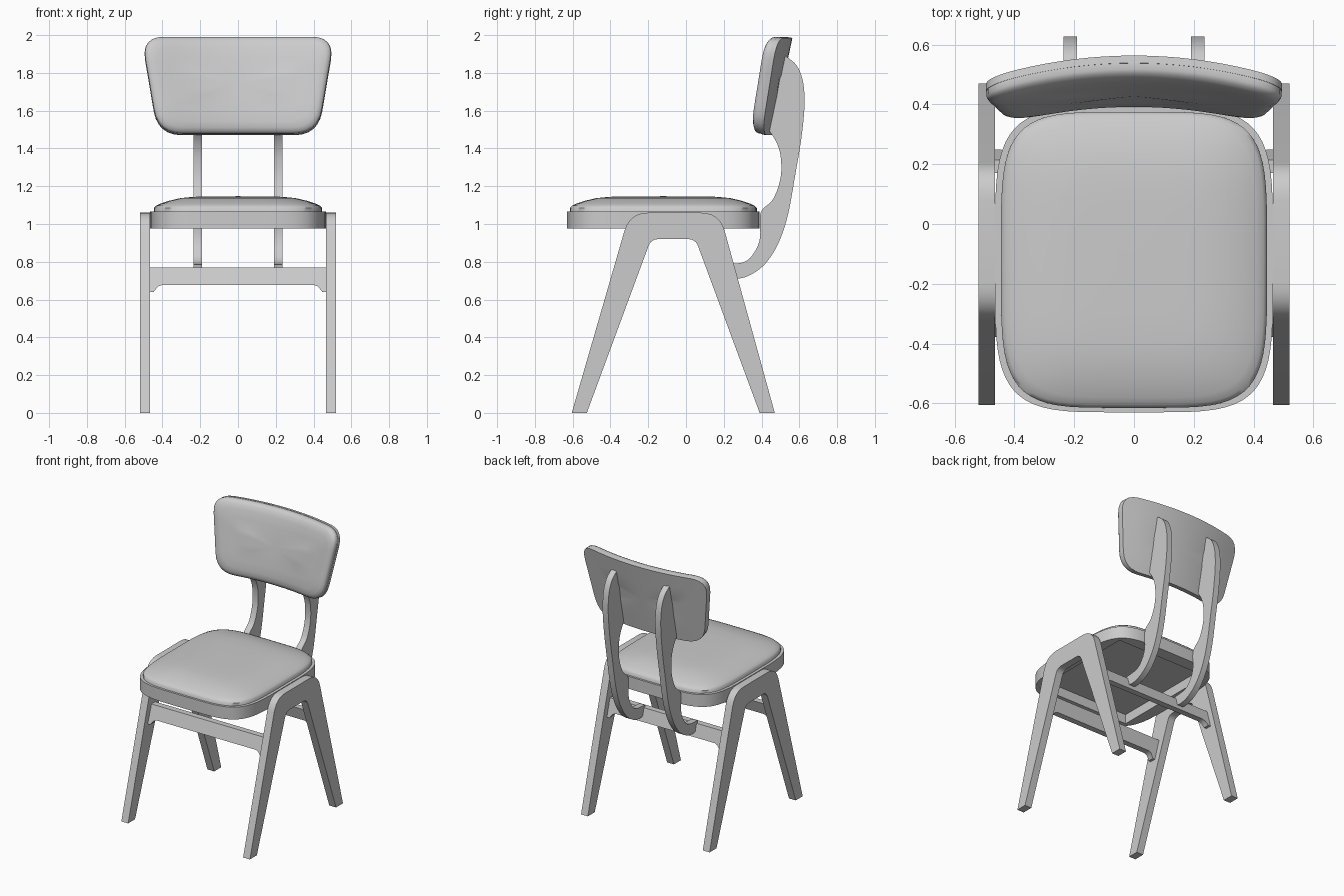
import bpy, bmesh, math
from mathutils import Vector

if "Cube" in bpy.data.objects:
    bpy.data.objects.remove(bpy.data.objects["Cube"], do_unlink=True)

GREY = (0.6, 0.6, 0.6, 1)
grey = bpy.data.materials.new("plain_grey")
grey.use_nodes = True
grey.diffuse_color = GREY
grey.node_tree.nodes["Principled BSDF"].inputs["Base Color"].default_value = GREY


def finish(bm, name, angle=35):
    """Turn a bmesh into a named, shaded object."""
    bmesh.ops.recalc_face_normals(bm, faces=bm.faces)
    mesh = bpy.data.meshes.new(name)
    bm.to_mesh(mesh)
    bm.free()
    mesh.materials.append(grey)
    ob = bpy.data.objects.new(name, mesh)
    bpy.context.collection.objects.link(ob)
    bpy.ops.object.select_all(action='DESELECT')
    bpy.context.view_layer.objects.active = ob
    ob.select_set(True)
    bpy.ops.object.shade_smooth_by_angle(angle=math.radians(angle))
    return ob


def loft(name, rings, closed=False, tips=(None, None), angle=35):
    """Skin a list of equal-length rings; cap the ends, with a fan if a tip is given."""
    bm = bmesh.new()
    vs = [[bm.verts.new(p) for p in ring] for ring in rings]
    n = len(vs[0])
    pairs = list(zip(vs, vs[1:])) + ([(vs[-1], vs[0])] if closed else [])
    for a, b in pairs:
        for i in range(n):
            j = (i + 1) % n
            bm.faces.new((a[i], a[j], b[j], b[i]))
    if not closed:
        for ring, tip in zip((vs[0], vs[-1]), tips):
            if tip is None:
                bm.faces.new(ring)
            else:
                c = bm.verts.new(tip)
                for i in range(n):
                    bm.faces.new((ring[i], ring[(i + 1) % n], c))
    return finish(bm, name, angle)


def rounded(corners, steps=6):
    """Polygon of (x, y, radius) corners with each corner rounded."""
    out = []
    pts = [Vector(c[:2]) for c in corners]
    for i, p in enumerate(pts):
        r = corners[i][2]
        if r == 0:
            out.append(p)
            continue
        a = p + (pts[i - 1] - p).normalized() * r
        b = p + (pts[(i + 1) % len(pts)] - p).normalized() * r
        for k in range(steps + 1):
            t = k / steps
            out.append(a * (1 - t) ** 2 + p * 2 * t * (1 - t) + b * t * t)
    return out


def subdivide(poly, longest):
    out = []
    for i, p in enumerate(poly):
        q = poly[(i + 1) % len(poly)]
        n = max(1, math.ceil((q - p).length / longest))
        out += [p.lerp(q, k / n) for k in range(n)]
    return out


def smooth_path(pts, steps=5):
    """Catmull-Rom curve through the points."""
    p = [Vector(q) for q in pts]
    p = [2 * p[0] - p[1]] + p + [2 * p[-1] - p[-2]]
    out = []
    for a, b, c, d in zip(p, p[1:], p[2:], p[3:]):
        for k in range(steps):
            t = k / steps
            out.append(0.5 * (2 * b + (c - a) * t + (2 * a - 5 * b + 4 * c - d) * t * t
                              + (3 * b - a - 3 * c + d) * t ** 3))
    return out + [p[-2]]


def side_plate(name, profile, x0, x1):
    """Extrude a (y, z) profile across x."""
    return loft(name, [[(x, p[0], p[1]) for p in profile] for x in (x0, x1)])


# Leg frames: one bent inverted V on each side
leg = rounded([(-0.605, 0, 0), (-0.525, 0, 0), (-0.185, 0.92, 0.04), (0.05, 0.92, 0.04),
               (0.39, 0, 0), (0.47, 0, 0), (0.178, 1.06, 0.1), (-0.298, 1.06, 0.1)])
side_plate("left_leg_frame", leg, 0.465, 0.52)
side_plate("right_leg_frame", leg, -0.52, -0.465)

# Cross rails, leaning with the legs and flaring down at both ends
half = [(0.467, 0.77), (0.467, 0.64), (0.447, 0.64), (0.435, 0.655), (0.422, 0.67), (0.4, 0.678)]
rail = half + [(-x, z) for x, z in reversed(half)]
for name, y, lean in (("front_rail", -0.335, 0.33), ("back_rail", 0.21, -0.275)):
    loft(name, [[(x, y + lean * (z - 0.705) + d, z) for x, z in rail] for d in (-0.022, 0.022)])

# Curved spines carrying the backrest
outer = smooth_path([(0.215, 0.715), (0.27, 0.71), (0.34, 0.73), (0.42, 0.79), (0.49, 0.9), (0.54, 1.05),
                     (0.58, 1.27), (0.61, 1.45), (0.627, 1.62), (0.62, 1.75), (0.585, 1.84), (0.52, 1.895)])
inner = smooth_path([(0.437, 1.5), (0.48, 1.43), (0.502, 1.35), (0.5, 1.24), (0.46, 1.13),
                     (0.395, 1.06), (0.392, 0.93), (0.365, 0.855), (0.31, 0.8), (0.2, 0.785)])
for name, x in (("left_spine", 0.2125), ("right_spine", -0.2125)):
    side_plate(name, outer + inner, x - 0.0225, x + 0.0225)


# Seat
SEAT_Y = -0.12


def seat_ring(a, b, z, power=4.6, n=64):
    ring = []
    for i in range(n):
        t = 2 * math.pi * i / n
        c, s = math.cos(t), math.sin(t)
        ring.append(Vector((math.copysign(abs(c) ** (2 / power), c) * a,
                            SEAT_Y + math.copysign(abs(s) ** (2 / power), s) * b, z)))
    return ring


def opening(z):
    """Rectangular opening on the underside of the seat frame."""
    ring = []
    for p in seat_ring(0.46, 0.51, z):
        k = 0.82 / max(abs(p.x) / 0.46, abs(p.y - SEAT_Y) / 0.51)
        ring.append((p.x * k, SEAT_Y + (p.y - SEAT_Y) * k, z))
    return ring


loft("seat_frame", [seat_ring(0.465, 0.51, 0.975), seat_ring(0.465, 0.51, 1.065),
                    opening(1.065), opening(0.975)], closed=True)
pad = [(0, 1.045), (0, 1.085), (0.012, 1.097), (0.035, 1.108), (0.08, 1.123),
       (0.14, 1.137), (0.21, 1.144), (0.3, 1.146)]
loft("seat_cushion", [seat_ring(0.445 - d, 0.495 - d, z) for d, z in pad],
     tips=(None, (0, SEAT_Y, 1.147)), angle=50)

# Backrest: a bent board with a padded front
MID = 1.73
outline = subdivide(rounded([(-0.425, 1.47, 0.13), (0.425, 1.47, 0.13),
                             (0.512, 1.985, 0.12), (-0.512, 1.985, 0.12)]), 0.05)


def bend(x, z, depth):
    return (x, 0.455 + 0.21 * (z - 1.47) - 0.31 * x * x - depth, z + 0.18 * depth)


def back_ring(inset, depth):
    kx, kz = 1 - inset / 0.47, 1 - inset / 0.26
    return [bend(p.x * kx, MID + (p.y - MID) * kz, depth) for p in outline]


def back_layer(name, steps):
    tips = [bend(0, MID, steps[i][1]) for i in (0, -1)]
    loft(name, [back_ring(*s) for s in steps], tips=tips, angle=50)


back_layer("backrest_board", [(0.2, 0), (0.1, 0), (0, 0), (0, 0.025), (0.1, 0.025), (0.2, 0.025)])
back_layer("backrest_cushion", [(0.2, 0.022), (0.1, 0.022), (0.002, 0.022), (0.002, 0.045), (0.01, 0.058),
                                (0.028, 0.069), (0.06, 0.076), (0.12, 0.08), (0.2, 0.082)])
